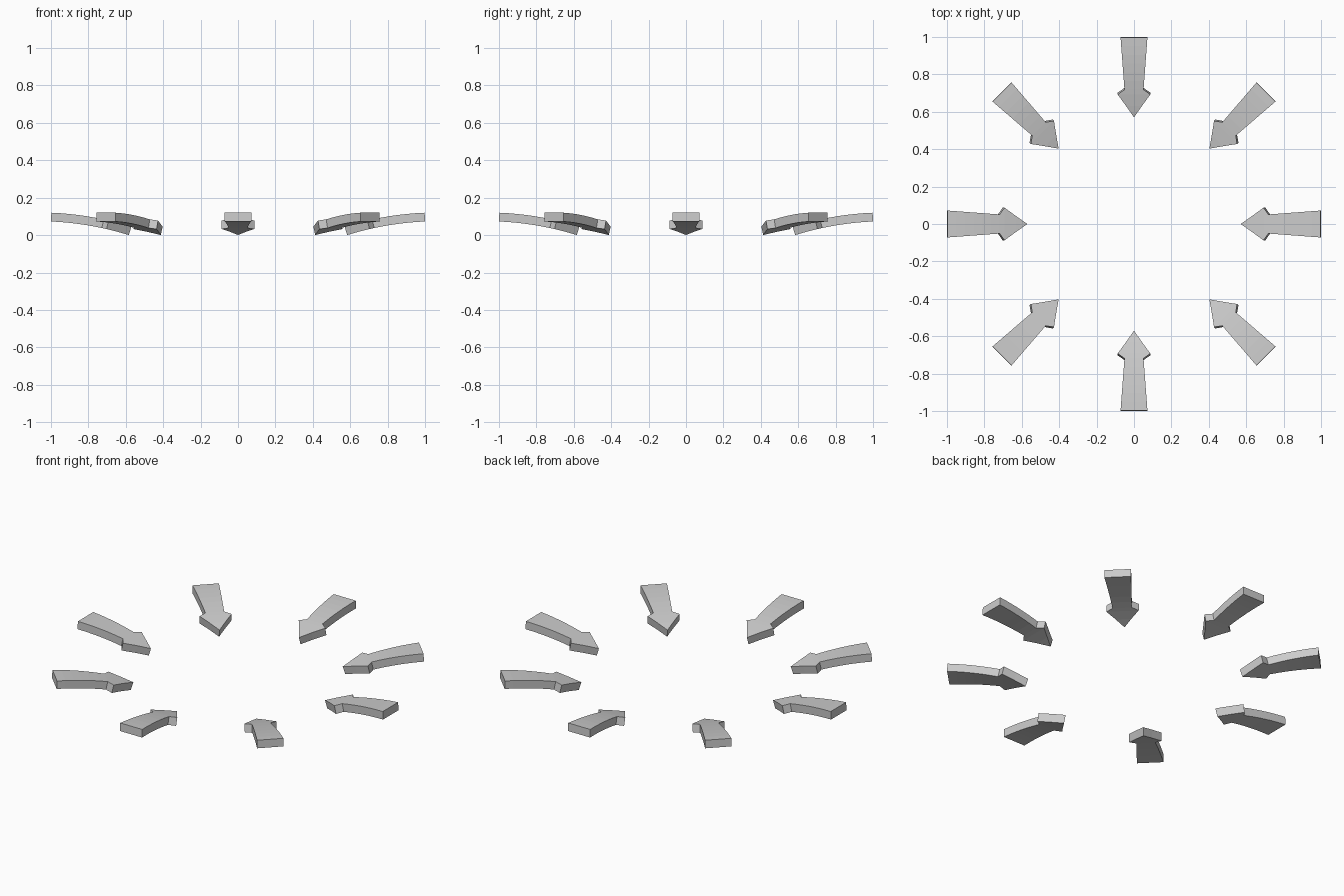
import bpy
import math
from mathutils import Vector

if "Cube" in bpy.data.objects:
    bpy.data.objects.remove(bpy.data.objects["Cube"])

TAIL, NECK, TIP = 0.998, 0.718, 0.57
THICK = 0.047

# Half-width at each distance from the centre, from tail to point
stations = [(TAIL + (NECK - TAIL) * i / 6, 0.072 + (0.051 - 0.072) * i / 6) for i in range(7)]
stations += [(0.692, 0.087), (0.63, 0.042), (TIP, 0.0)]


def surface(r):
    """Top height of the shallow dome and its downward normal."""
    d = 1 - r
    slope = 0.04 + 0.62 * d
    return 0.12 - 0.04 * d - 0.31 * d * d, Vector((slope, 0, -1)).normalized()


# One curved arrow, pointing to the centre along -x
left, right = [], []
for r, w in stations:
    left.append((r, -w))
    if w > 0:
        right.append((r, w))
outline = left + right[::-1]
n = len(outline)
top, bottom = [], []
for r, y in outline:
    z, normal = surface(r)
    p = Vector((r, y, z))
    top.append(p)
    bottom.append(p + normal * THICK)

faces = []
last = len(stations) - 1
for i in range(last):
    a, b, c, d = i, i + 1, n - 2 - i, n - 1 - i
    quad = [a, d, c, b] if i < last - 1 else [a, d, b]
    faces.append(quad)
    faces.append([v + n for v in reversed(quad)])
for i in range(n):
    j = (i + 1) % n
    faces.append([i, j, j + n, i + n])

mesh = bpy.data.meshes.new("arrow")
mesh.from_pydata(top + bottom, [], faces)

# Consistent outward normals
import bmesh
bm = bmesh.new()
bm.from_mesh(mesh)
bmesh.ops.recalc_face_normals(bm, faces=bm.faces)
bm.to_mesh(mesh)
bm.free()

# Ring of eight arrows
for k in range(8):
    ob = bpy.data.objects.new(f"arrow_{k + 1}", mesh)
    ob.rotation_euler.z = k * math.pi / 4
    bpy.context.collection.objects.link(ob)
